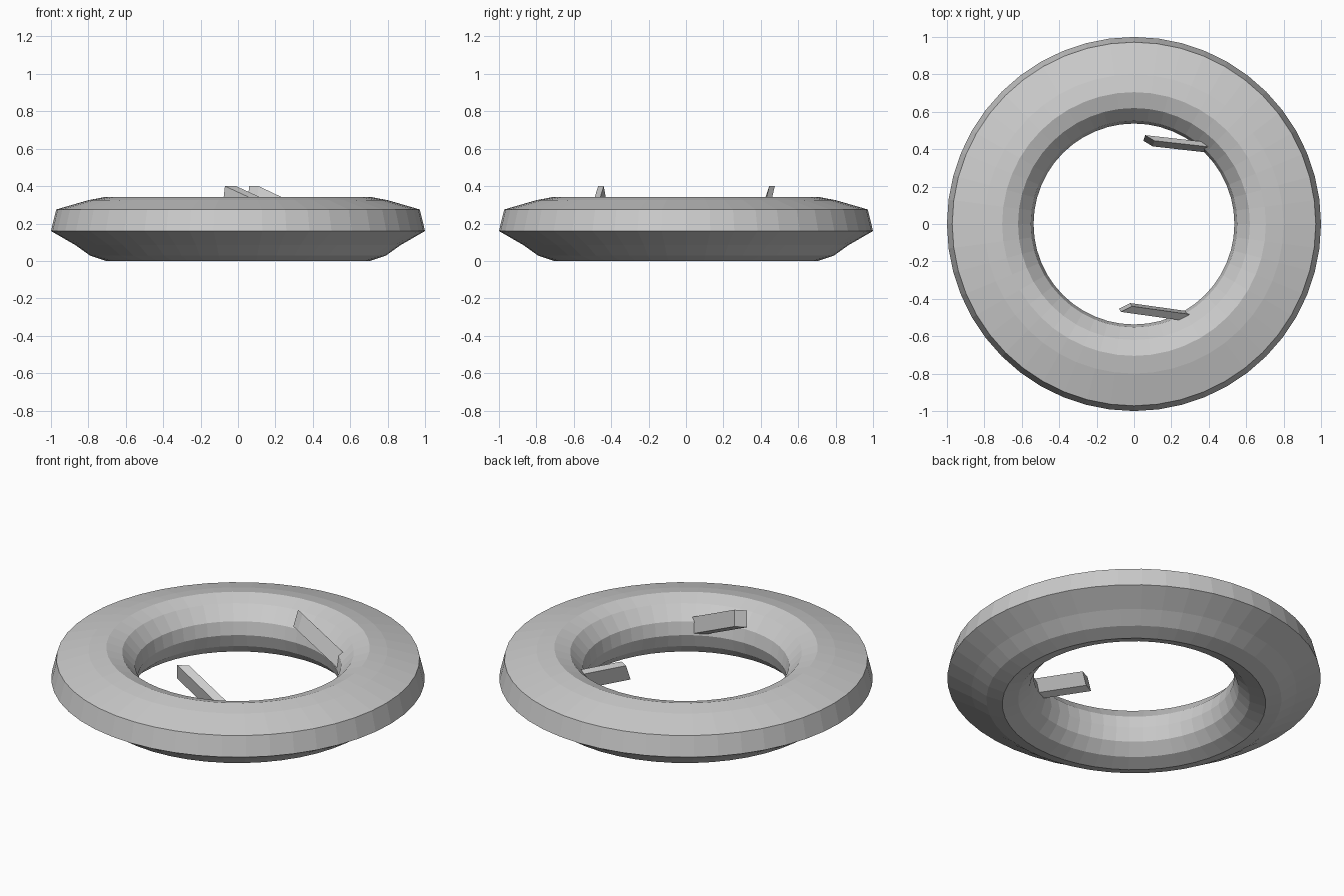
import bpy, bmesh
from math import tau
from mathutils import Vector

cube = bpy.data.objects.get("Cube")
if cube:
    bpy.data.objects.remove(cube, do_unlink=True)

grey = bpy.data.materials.new("light_grey")
grey.use_nodes = True
colour = (0.6, 0.6, 0.6, 1)
grey.diffuse_color = colour
grey.node_tree.nodes["Principled BSDF"].inputs["Base Color"].default_value = colour


def finish(bm, name):
    bmesh.ops.recalc_face_normals(bm, faces=bm.faces)
    mesh = bpy.data.meshes.new(name)
    bm.to_mesh(mesh)
    bm.free()
    mesh.materials.append(grey)
    obj = bpy.data.objects.new(name, mesh)
    bpy.context.collection.objects.link(obj)
    return obj


# Faceted ring: closed profile (radius, height) spun around z
profile = [(1, 0.16), (0.972, 0.275), (0.8, 0.325), (0.705, 0.343),
           (0.62, 0.315), (0.552, 0.24), (0.537, 0.165), (0.56, 0.09),
           (0.62, 0.03), (0.705, 0), (0.79, 0.028), (0.87, 0.085)]
bm = bmesh.new()
verts = [bm.verts.new((r, 0, z)) for r, z in profile]
edges = [bm.edges.new((verts[i - 1], verts[i])) for i in range(len(verts))]
bmesh.ops.spin(bm, geom=verts + edges, cent=(0, 0, 0), axis=(0, 0, 1),
               angle=tau, steps=48, use_merge=True)
bmesh.ops.remove_doubles(bm, verts=bm.verts, dist=0.0005)
finish(bm, "ring")


# Slanted struts: skewed bars rising out of the inner wall
def strut(name, top_a, top_b, drop, run):
    a, b, drop, run = map(Vector, (top_a, top_b, drop, run))
    bm = bmesh.new()
    cap = bm.faces.new([bm.verts.new(p) for p in (a, b, b + drop, a + drop)])
    out = bmesh.ops.extrude_face_region(bm, geom=[cap], use_keep_orig=True)
    moved = [v for v in out["geom"] if isinstance(v, bmesh.types.BMVert)]
    bmesh.ops.translate(bm, verts=moved, vec=run)
    finish(bm, name)


strut("back_strut", (0.06, 0.475, 0.4), (0.11, 0.445, 0.4),
      (-0.01, -0.03, -0.09), (0.4, -0.045, -0.19))
strut("front_strut", (-0.01, -0.44, 0.4), (-0.07, -0.47, 0.4),
      (-0.01, 0.017, -0.09), (0.4, -0.056, -0.184))
